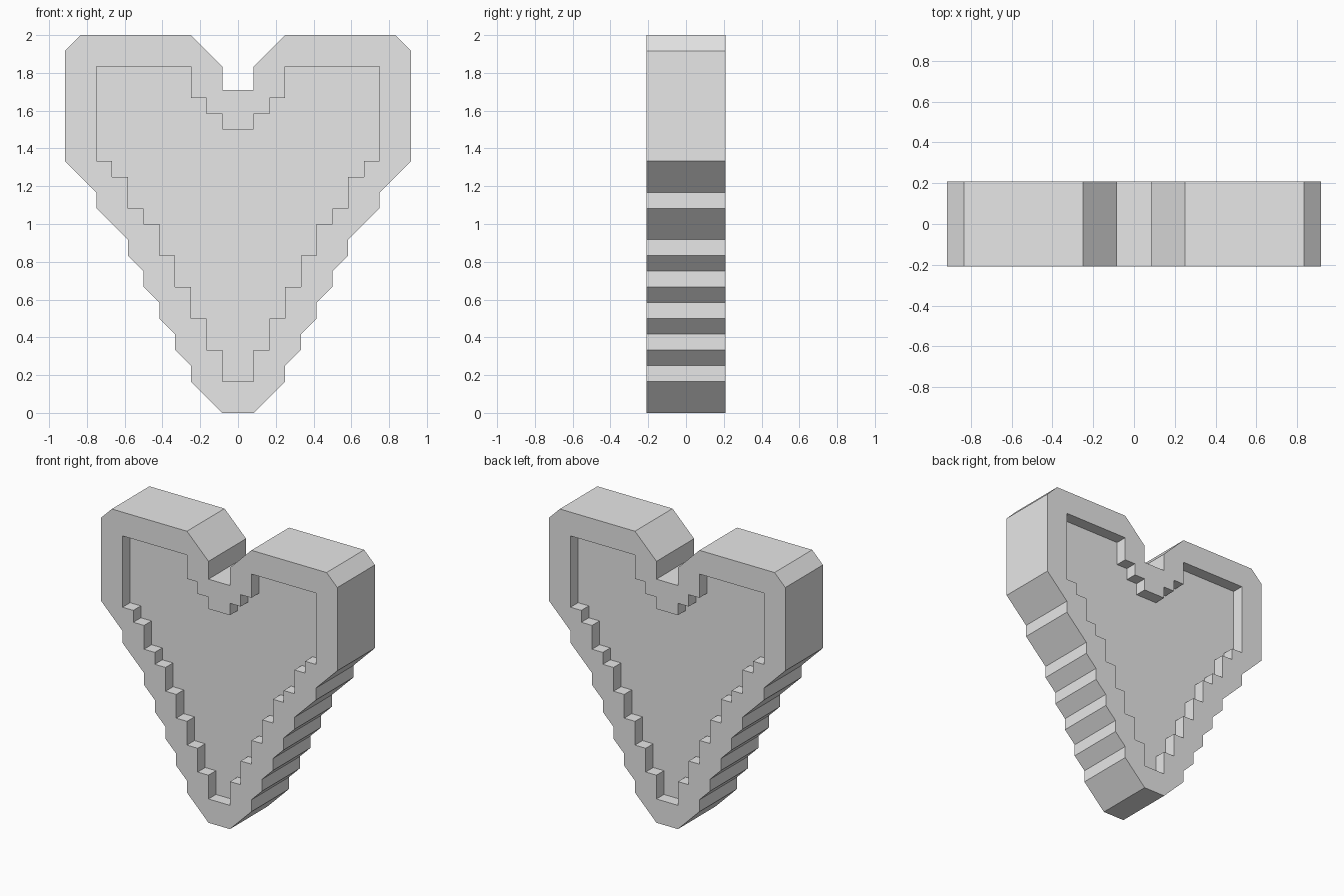
import bpy
import bmesh

U = 1 / 12            # block size of the stepped design
HALF_DEPTH = 2.5 * U
PANEL_DEPTH = 1.5 * U

if "Cube" in bpy.data.objects:
    bpy.data.objects.remove(bpy.data.objects["Cube"], do_unlink=True)

# Half profiles in blocks (x, z), from the bottom tip up to the notch
OUTER = [(1, 0), (3, 2), (3, 3), (4, 4), (4, 5), (5, 6), (5, 7), (6, 8), (6, 9),
         (7, 10), (7, 11), (9, 13), (9, 14), (11, 16), (11, 23), (10, 24),
         (3, 24), (1, 22), (1, 20.5)]
INNER = [(1, 2), (1, 4), (2, 4), (2, 6), (3, 6), (3, 8), (4, 8), (4, 10), (5, 10),
         (5, 12), (6, 12), (6, 13), (7, 13), (7, 15), (8, 15), (8, 16), (9, 16),
         (9, 22), (3, 22), (3, 20), (2, 20), (2, 19), (1, 19), (1, 18)]


def mirrored(half):
    return half + [(-x, z) for x, z in reversed(half)]


def add_loop(bm, half, y):
    return [bm.verts.new((x * U, y, z * U)) for x, z in mirrored(half)]


def pairs(loop):
    return list(zip(loop, loop[1:] + loop[:1]))


def add_walls(bm, loop_a, loop_b):
    for (a, b), (c, d) in zip(pairs(loop_a), pairs(loop_b)):
        bm.faces.new((a, b, d, c))


bm = bmesh.new()
rims = []
for side in (-1, 1):
    outer = add_loop(bm, OUTER, side * HALF_DEPTH)
    inner = add_loop(bm, INNER, side * HALF_DEPTH)
    panel = add_loop(bm, INNER, side * PANEL_DEPTH)
    # Flat rim between the outer outline and the recess
    edges = [bm.edges.new(p) for loop in (outer, inner) for p in pairs(loop)]
    bmesh.ops.triangle_fill(bm, edges=edges, use_beauty=True, normal=(0, side, 0))
    # Recess walls and sunken panel
    add_walls(bm, inner, panel)
    bm.faces.new(panel)
    rims.append(outer)
# Outer walls joining front and back
add_walls(bm, rims[0], rims[1])
bmesh.ops.recalc_face_normals(bm, faces=bm.faces[:])

mesh = bpy.data.meshes.new("stepped_heart")
bm.to_mesh(mesh)
bm.free()

grey = bpy.data.materials.new("light_grey")
grey.use_nodes = True
grey.diffuse_color = (0.8, 0.8, 0.8, 1)
grey.node_tree.nodes["Principled BSDF"].inputs["Base Color"].default_value = (0.8, 0.8, 0.8, 1)
mesh.materials.append(grey)

heart = bpy.data.objects.new("stepped_heart", mesh)
bpy.context.collection.objects.link(heart)
